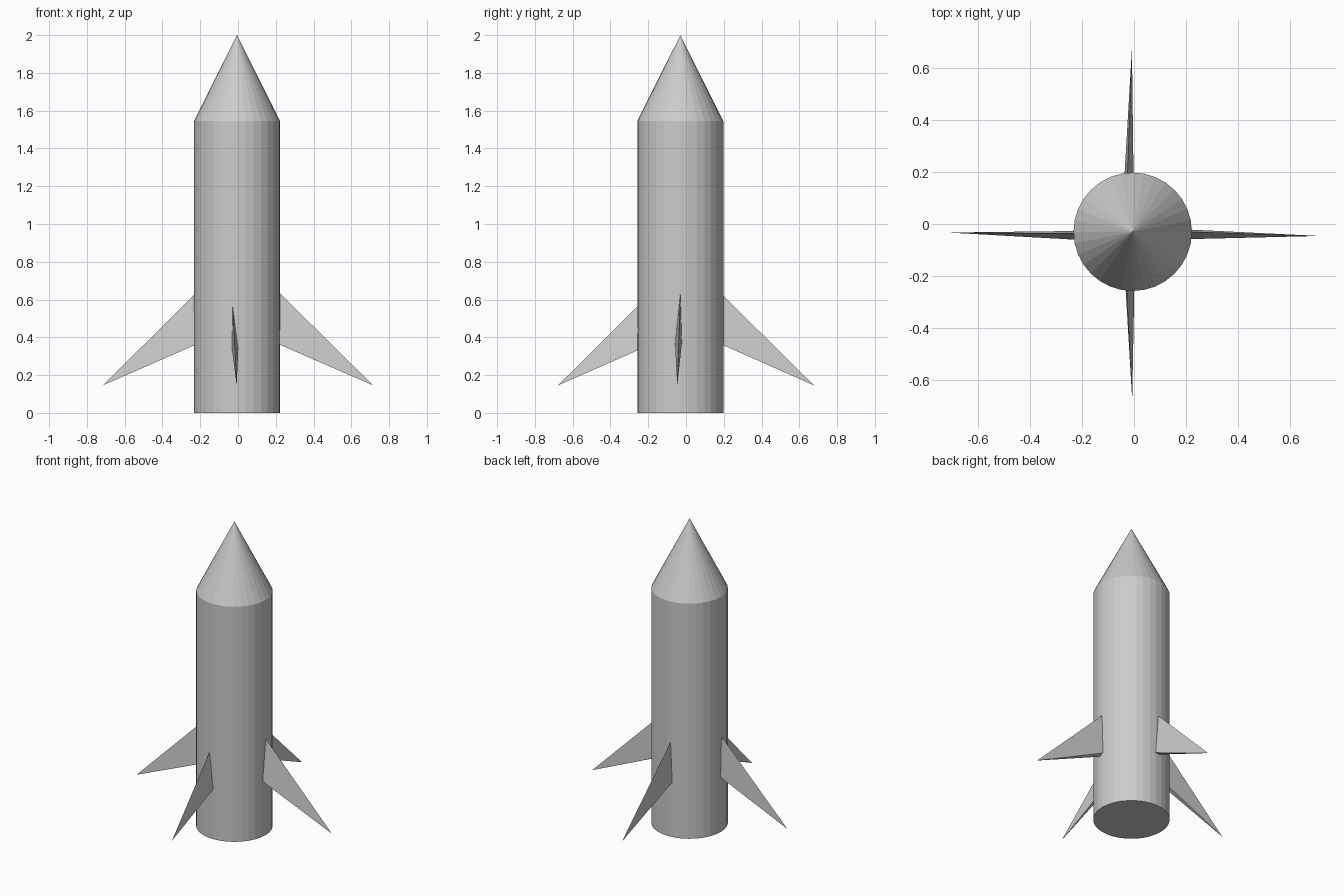
import bpy
from mathutils import Vector

if "Cube" in bpy.data.objects:
    bpy.data.objects.remove(bpy.data.objects["Cube"])

CX, CY, R = -0.005, -0.03, 0.228   # body axis and radius
BODY_TOP, TIP = 1.545, 2.0

# Body cylinder
bpy.ops.mesh.primitive_cylinder_add(vertices=32, radius=R, depth=BODY_TOP,
                                    location=(CX, CY, BODY_TOP / 2))
bpy.context.object.name = "body"

# Nose cone
bpy.ops.mesh.primitive_cone_add(vertices=32, radius1=R, radius2=0, depth=TIP - BODY_TOP,
                                location=(CX, CY, (TIP + BODY_TOP) / 2))
bpy.context.object.name = "nose_cone"


def fin(name, tip, ridge, low_a, low_b, sink=1.12):
    """Three-sided spike: triangular root at the hull (sunk slightly inside), one outer tip."""
    tip = Vector(tip)
    root = [tip + (Vector(p) - tip) * sink for p in (ridge, low_a, low_b)]
    mesh = bpy.data.meshes.new(name)
    mesh.from_pydata([tip] + root, [], [(0, 1, 2), (0, 2, 3), (0, 3, 1), (1, 3, 2)])
    obj = bpy.data.objects.new(name, mesh)
    bpy.context.collection.objects.link(obj)
    # Consistent outward normals
    bpy.ops.object.select_all(action='DESELECT')
    bpy.context.view_layer.objects.active = obj
    obj.select_set(True)
    bpy.ops.object.mode_set(mode='EDIT')
    bpy.ops.mesh.select_all(action='SELECT')
    bpy.ops.mesh.normals_make_consistent(inside=False)
    bpy.ops.object.mode_set(mode='OBJECT')


# Four slightly uneven fins
xr, xl, yb, yf = CX + R, CX - R, CY + R, CY - R
fin("fin_right", (0.715, -0.046, 0.146), (xr, -0.030, 0.632), (xr, -0.058, 0.360), (xr, -0.022, 0.370))
fin("fin_left", (-0.715, -0.033, 0.146), (xl, -0.036, 0.625), (xl, -0.060, 0.357), (xl, -0.027, 0.360))
fin("fin_back", (-0.008, 0.677, 0.146), (-0.025, yb, 0.620), (-0.036, yb, 0.358), (-0.002, yb, 0.358))
fin("fin_front", (-0.007, -0.677, 0.146), (-0.028, yf, 0.562), (-0.032, yf, 0.340), (0.001, yf, 0.330))
